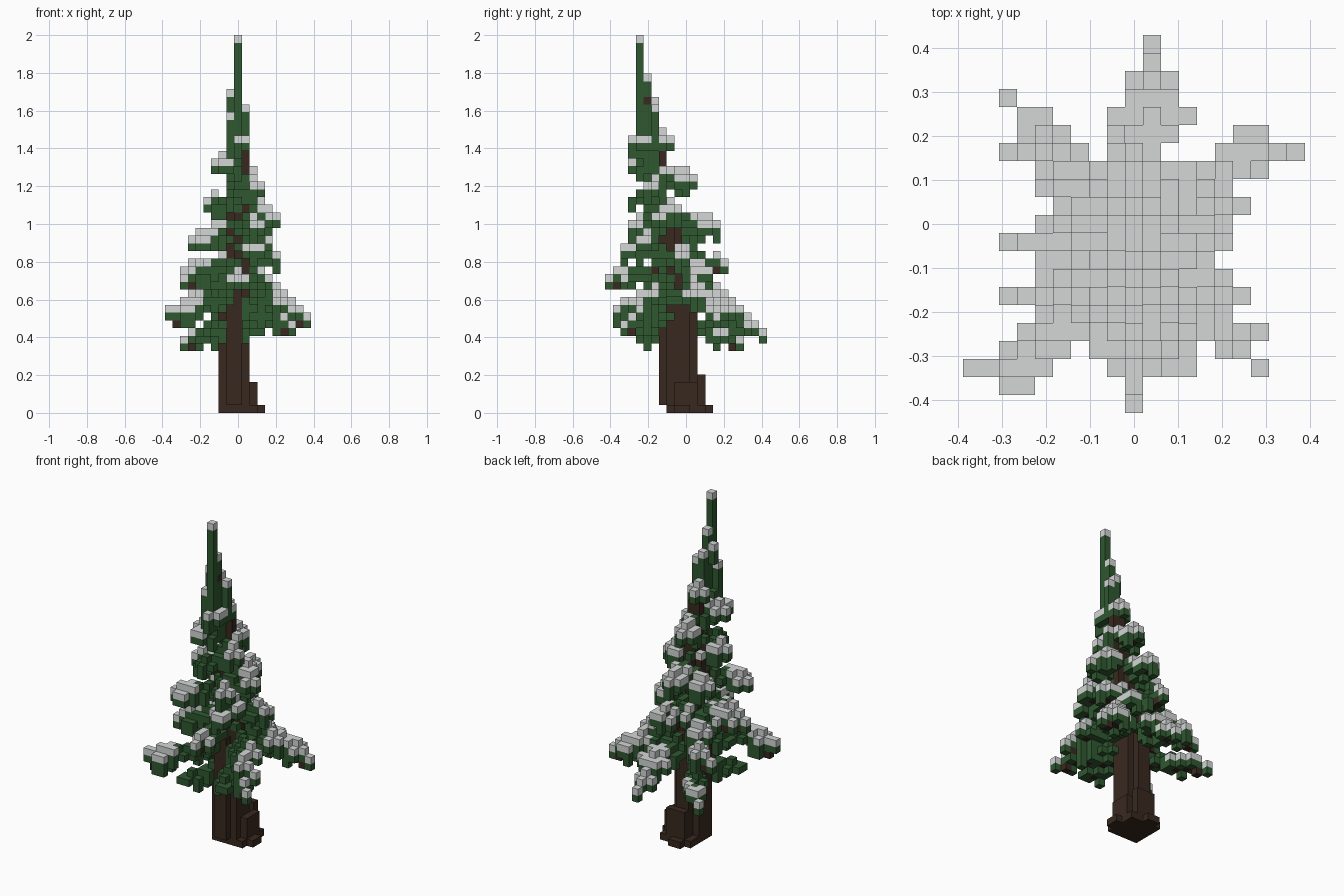
import bpy
import bmesh

cube = bpy.data.objects.get("Cube")
if cube:
    bpy.data.objects.remove(cube, do_unlink=True)

V = 2 / 49          # edge of one block
cells = {}          # (i, j, k) -> part name


def lean(k):
    """Trunk axis row at layer k: the tree bends towards the front."""
    return round(-(0.5 + 0.0027 * k * k))


def box(part, xs, ys, zs):
    for i in range(xs[0], xs[1] + 1):
        for j in range(ys[0], ys[1] + 1):
            for k in range(zs[0], zs[1] + 1):
                cells[i, j, k] = part


def needle(i, j, k):
    cells.setdefault((i, j, k), "needles")


def branch(ti, tj, tk, droop=0.45):
    """Drooping bough from the trunk to a tip cell; tk is its snow layer."""
    rise = droop * max(abs(ti), abs(tj - lean(tk)))
    start = lean(tk + rise)
    n = max(abs(ti), abs(tj - start), 1)
    # sideways boughs straighten out towards the tip
    bend = 1.5 if abs(ti) > abs(tj - start) else 1
    for s in range(n + 1):
        t = s / n
        i, j = round(ti * t), round(start + (tj - start) * min(1, t * bend))
        k = round(tk - 1 + rise * (1 - t * t))
        needle(i, j, k)
        if 0.15 < t < 0.9:
            cells[i, j, k - 1] = "trunk"
        # side twigs
        if 0.25 < t < 0.85:
            for di, dj in ((1, 0), (-1, 0), (0, 1), (0, -1)):
                needle(i + di, j + dj, k - 1)
                if (i + j + s + di) % 4 == 0:
                    needle(i + di, j + dj, k - 2)


# Trunk, tapering in three steps
for k in range(34):
    y = lean(k)
    if k < 16:
        box("trunk", (-1, 0), (y - 2, y + 2), (k, k))
        box("trunk", (-2, 1), (y - 1, y + 1), (k, k))
    elif k < 26:
        box("trunk", (-1, 1), (y, y), (k, k))
        box("trunk", (0, 0), (y - 1, y + 1), (k, k))
    else:
        box("trunk", (0, 1), (y, y), (k, k))

# Roots
box("trunk", (-2, 2), (-2, 2), (0, 0))
box("trunk", (2, 2), (-1, 1), (0, 3))
box("trunk", (3, 3), (-1, 0), (0, 0))
box("trunk", (-1, 1), (2, 2), (0, 4))
box("trunk", (-1, 0), (3, 3), (0, 0))

# Boughs by tier: tip column, row and snow layer
tiers = [
    [(-9, -8, 13, 0.25), (-7, 4, 14), (-7, 7, 9), (1, 10, 10, 0.55),
     (9, 4, 12), (7, -8, 11), (7, -6, 13), (3, -7, 11), (-5, -6, 10)],
    [(0, -10, 17, 0.3), (-7, -1, 18, 0.3), (-7, -4, 17), (6, 1, 15),
     (6, -4, 15), (-5, 2, 17), (-3, -6, 15)],
    [(-6, -6, 22), (3, -8, 21), (5, -1, 20), (4, -6, 22), (-1, 5, 19),
     (3, 3, 18)],
    [(5, -3, 25), (0, 4, 24), (-4, 0, 23), (2, -7, 24)],
    [(0, 1, 30), (-4, -4, 27), (-1, -7, 28), (4, -2, 26)],
    [(-3, -5, 32), (3, -4, 29), (-2, -7, 32), (2, -3, 31)],
    [(0, -7, 35), (0, -2, 35)],
]
for tier in tiers:
    for tip in tier:
        branch(*tip)

# Twigs across the back bough
box("needles", (-1, 3), (6, 6), (12, 12))
box("needles", (0, 2), (7, 7), (12, 12))
box("needles", (2, 2), (5, 5), (13, 13))

# Spire: narrow upright columns of needles
for i, j, low, high in ((0, -6, 34, 47), (0, -5, 35, 42), (-1, -6, 33, 37),
                        (1, -4, 34, 38), (0, -4, 35, 39), (-1, -5, 39, 40)):
    box("needles", (i, i), (j, j), (low, high))
cells[0, -5, 40] = "trunk"

# Snow rests on whatever is open to the sky, but not on the roots
tops = {}
for i, j, k in cells:
    tops[i, j] = max(k, tops.get((i, j), 0))
for (i, j), k in tops.items():
    if k > 5:
        cells[i, j, k + 1] = "snow"


def build(part, colour):
    """Mesh the open faces of all blocks belonging to one part."""
    bm = bmesh.new()
    verts = {}

    def corner(p):
        if p not in verts:
            x, y, z = p
            verts[p] = bm.verts.new(((x - 0.5) * V, (y - 0.5) * V, z * V))
        return verts[p]

    for cell, kind in cells.items():
        if kind != part:
            continue
        for axis in range(3):
            u, v = (axis + 1) % 3, (axis + 2) % 3
            for side in (0, 1):
                beside = list(cell)
                beside[axis] += 2 * side - 1
                if tuple(beside) in cells:
                    continue
                ring = []
                for du, dv in ((0, 0), (1, 0), (1, 1), (0, 1)):
                    p = list(cell)
                    p[axis] += side
                    p[u] += du
                    p[v] += dv
                    ring.append(corner(tuple(p)))
                bm.faces.new(ring if side else ring[::-1])
    mesh = bpy.data.meshes.new(part)
    bm.to_mesh(mesh)
    bm.free()
    mat = bpy.data.materials.new(part + "_colour")
    mat.use_nodes = True
    mat.diffuse_color = colour
    for node in mat.node_tree.nodes:
        if node.type == "BSDF_PRINCIPLED":
            node.inputs["Base Color"].default_value = colour
    mesh.materials.append(mat)
    bpy.context.collection.objects.link(bpy.data.objects.new(part, mesh))


build("trunk", (0.04, 0.022, 0.014, 1))
build("needles", (0.029, 0.098, 0.03, 1))
build("snow", (0.66, 0.67, 0.67, 1))
